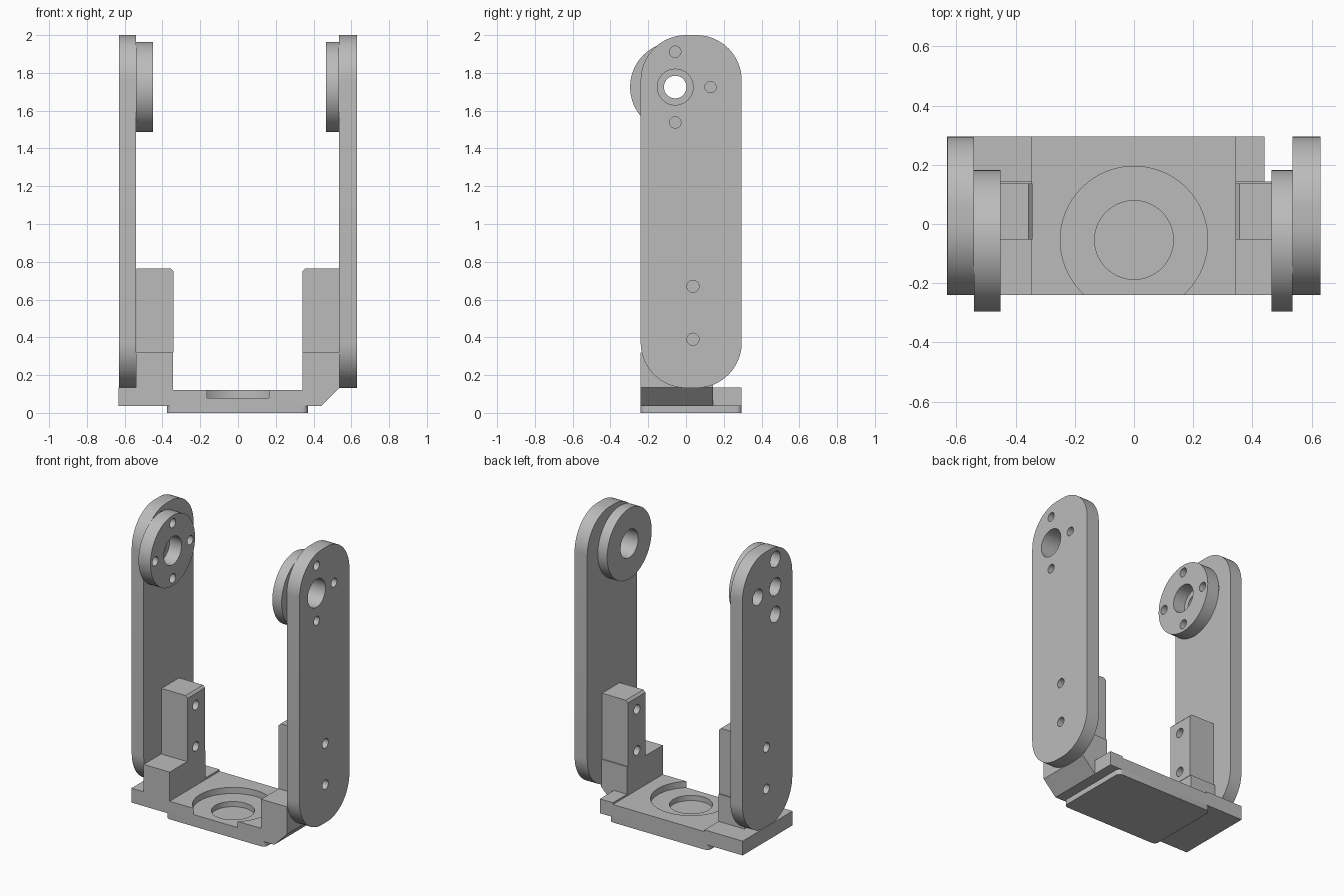
import bpy, bmesh, math
from mathutils import Matrix

cube = bpy.data.objects.get("Cube")
if cube:
    bpy.data.objects.remove(cube, do_unlink=True)

grey = bpy.data.materials.new("plain grey")
grey.use_nodes = True
GREY = (0.5, 0.5, 0.5, 1)
grey.diffuse_color = GREY
grey.node_tree.nodes["Principled BSDF"].inputs["Base Color"].default_value = GREY

FRONT, BACK = -0.24, 0.295      # depth limits of the bracket
HUB_Y, HUB_Z = -0.057, 1.725    # pivot axis
BOLT = 0.187                    # bolt circle radius
POST_Y = 0.037                  # screw line of the posts
SCREW_Z = (0.39, 0.67)


def finish(name, bm):
    bmesh.ops.recalc_face_normals(bm, faces=bm.faces)
    mesh = bpy.data.meshes.new(name)
    bm.to_mesh(mesh)
    bm.free()
    mesh.materials.append(grey)
    obj = bpy.data.objects.new(name, mesh)
    bpy.context.collection.objects.link(obj)
    return obj


def box(name, x, y, z, axis=None, radius=0, segments=16):
    """Box from ranges; edges parallel to the given axis may be rounded."""
    bm = bmesh.new()
    bmesh.ops.create_cube(bm, size=1)
    for v in bm.verts:
        v.co = [r[0] if c < 0 else r[1] for c, r in zip(v.co, (x, y, z))]
    if radius:
        edges = [e for e in bm.edges
                 if abs((e.verts[0].co - e.verts[1].co).normalized()[axis]) > 0.9]
        bmesh.ops.bevel(bm, geom=edges, offset=radius, segments=segments,
                        profile=0.5, affect='EDGES')
    return finish(name, bm)


def profile(name, points, y):
    """Front outline (x, z) extruded through the depth range y."""
    bm = bmesh.new()
    face = bm.faces.new([bm.verts.new((px, y[0], pz)) for px, pz in points])
    out = bmesh.ops.extrude_face_region(bm, geom=[face])
    for v in out["geom"]:
        if isinstance(v, bmesh.types.BMVert):
            v.co.y = y[1]
    return finish(name, bm)


def rod(name, radius, centre, length, axis="X", sides=64):
    bm = bmesh.new()
    turn = Matrix.Rotation(math.pi / 2, 4, "Y") if axis == "X" else Matrix()
    bmesh.ops.create_cone(bm, cap_ends=True, segments=sides, radius1=radius,
                          radius2=radius, depth=length,
                          matrix=Matrix.Translation(centre) @ turn)
    return finish(name, bm)


def cut(obj, cutters):
    for c in cutters:
        mod = obj.modifiers.new("cut", 'BOOLEAN')
        mod.operation, mod.solver, mod.object = 'DIFFERENCE', 'EXACT', c
    bpy.context.view_layer.update()
    deps = bpy.context.evaluated_depsgraph_get()
    mesh = bpy.data.meshes.new_from_object(obj.evaluated_get(deps))
    obj.modifiers.clear()
    obj.data = mesh
    for c in cutters:
        bpy.data.objects.remove(c, do_unlink=True)


def hole(radius, x, y, z, length=0.3):
    return rod("cutter", radius, (x, y, z), length, sides=32)


# Bolt positions: top, back, bottom, front
bolts = [(HUB_Y + BOLT * math.sin(a), HUB_Z + BOLT * math.cos(a))
         for a in (0, math.pi / 2, math.pi, -math.pi / 2)]

# Side arms: the left one has a wide bore, the right one wide bolt holes
for name, x, bore, bolt_r in (("left_arm", (0.535, 0.63), 0.095, 0.03),
                              ("right_arm", (-0.63, -0.54), 0.06, 0.054)):
    arm = box(name, x, (FRONT, BACK), (0.132, 2), 0, 0.24)
    mid = sum(x) / 2
    cut(arm, [hole(bore, mid, HUB_Y, HUB_Z)]
        + [hole(bolt_r, mid, y, z) for y, z in bolts[:3]]
        + [hole(0.032, mid, POST_Y, z) for z in SCREW_Z])

# Pivot discs on the inner faces of the arms
left_disc = rod("left_disc", 0.239, (0.5, HUB_Y, HUB_Z), 0.07)
cut(left_disc, [hole(0.095, 0.5, HUB_Y, HUB_Z)])
right_disc = rod("right_disc", 0.239, (-0.495, HUB_Y, HUB_Z), 0.09)
cut(right_disc, [hole(0.095, -0.495, HUB_Y, HUB_Z)]
    + [hole(0.031, -0.495, y, z) for y, z in bolts])

# Posts with a chamfered inner top edge and blind screw holes
for side, name in ((1, "left_post"), (-1, "right_post")):
    inner, outer, c = 0.342 * side, 0.537 * side, 0.015 * side
    post = profile(name, [(inner, 0.32), (outer, 0.32), (outer, 0.765),
                          (inner + c, 0.765), (inner, 0.75)], (-0.053, 0.136))
    cut(post, [hole(0.032, inner, POST_Y, z, 0.2) for z in SCREW_Z])

# Feet below the posts; the left one is chamfered underneath
profile("left_foot", [(0.342, 0.037), (0.44, 0.037), (0.537, 0.134),
                      (0.537, 0.32), (0.342, 0.32)], (FRONT, 0.144))
box("right_foot", (-0.54, -0.345), (FRONT, 0.144), (0.134, 0.32))

# Base wings
box("left_wing", (0.342, 0.44), (0.144, BACK), (0.037, 0.134))
box("right_wing", (-0.632, -0.345), (FRONT, BACK), (0.037, 0.134))

# Base floor with a stepped round recess open at the front
floor = box("base_floor", (-0.345, 0.342), (FRONT, BACK), (0.037, 0.122))
cut(floor, [rod("cutter", 0.249, (0, -0.054, 0.18), 0.2, "Z"),
            rod("cutter", 0.133, (0, -0.054, 0.145), 0.2, "Z")])

# Bottom pad
box("bottom_pad", (-0.375, 0.37), (FRONT, BACK), (0, 0.037), 2, 0.03, 6)

# Smooth curved walls, keep edges sharp
for obj in bpy.context.scene.objects:
    if obj.type == 'MESH' and grey.name in obj.data.materials:
        obj.data.shade_smooth()
        obj.data.set_sharp_from_angle(angle=math.radians(30))
